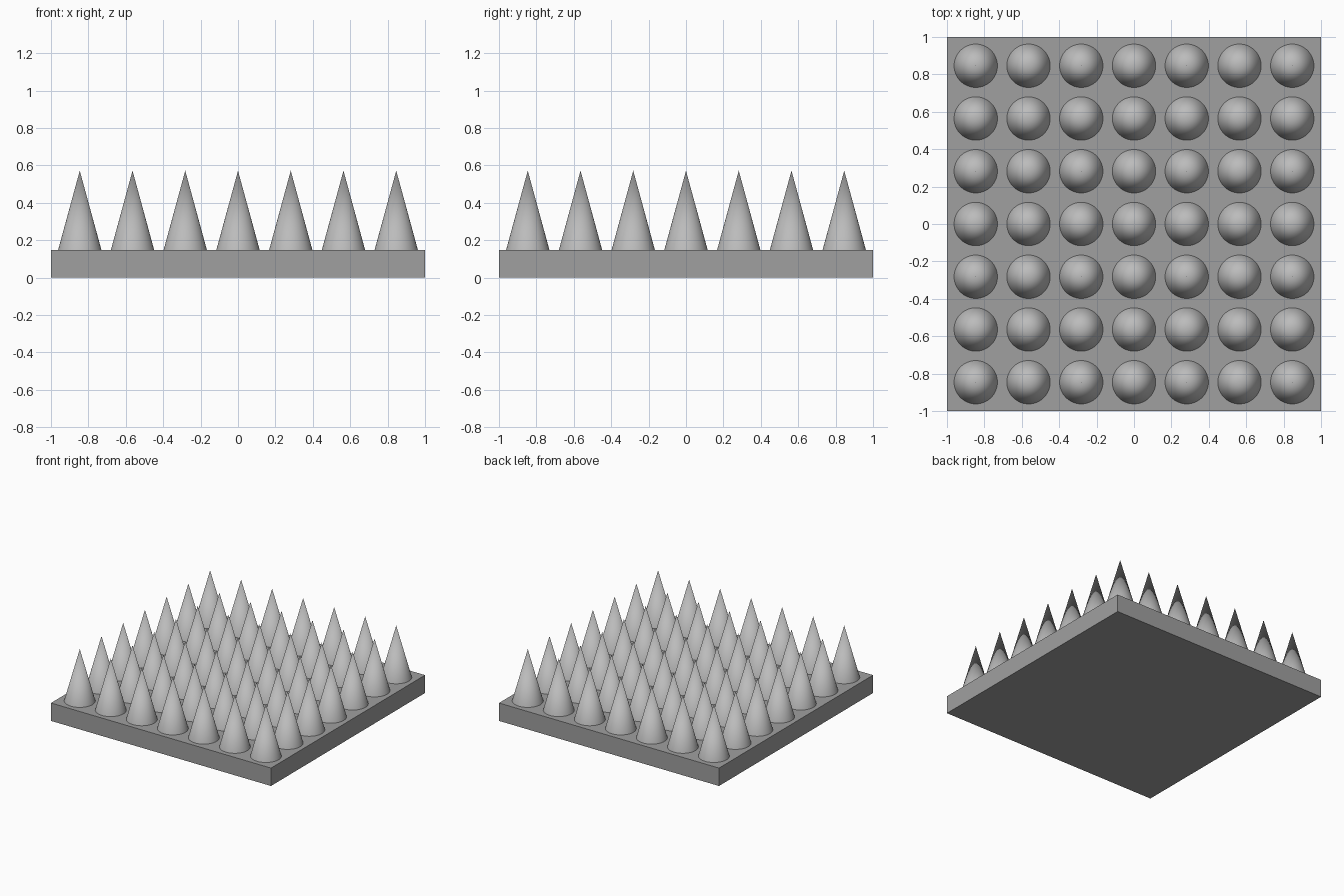
import bpy, math

if "Cube" in bpy.data.objects:
    bpy.data.objects.remove(bpy.data.objects["Cube"])

SLAB_H = 0.147
TIP_Z = 0.572
RADIUS = 0.116
PITCH = 0.282
COUNT = 7


def paint(obj, name, grey):
    mat = bpy.data.materials.new(name)
    mat.diffuse_color = (grey, grey, grey, 1)
    mat.use_nodes = True
    mat.node_tree.nodes["Principled BSDF"].inputs["Base Color"].default_value = mat.diffuse_color
    obj.data.materials.append(mat)


# Flat square base slab
bpy.ops.mesh.primitive_cube_add(size=1, location=(0, 0, SLAB_H / 2))
slab = bpy.context.object
slab.name = "base_slab"
slab.scale = (2, 2, SLAB_H)
bpy.ops.object.transform_apply(location=False, rotation=False, scale=True)
paint(slab, "dark_grey", 0.35)

# One smooth spike at the front left corner, repeated as a 7 x 7 grid
start = -PITCH * (COUNT - 1) / 2
height = TIP_Z - SLAB_H
bpy.ops.mesh.primitive_cone_add(vertices=48, radius1=RADIUS, radius2=0, depth=height,
                                end_fill_type='NGON',
                                location=(start, start, SLAB_H + height / 2))
spike = bpy.context.object
spike.name = "spikes"
bpy.ops.object.shade_smooth_by_angle(angle=math.radians(30))
paint(spike, "mid_grey", 0.5)

for name, offset in (("columns", (PITCH, 0, 0)), ("rows", (0, PITCH, 0))):
    arr = spike.modifiers.new(name, 'ARRAY')
    arr.count = COUNT
    arr.use_relative_offset = False
    arr.use_constant_offset = True
    arr.constant_offset_displace = offset
